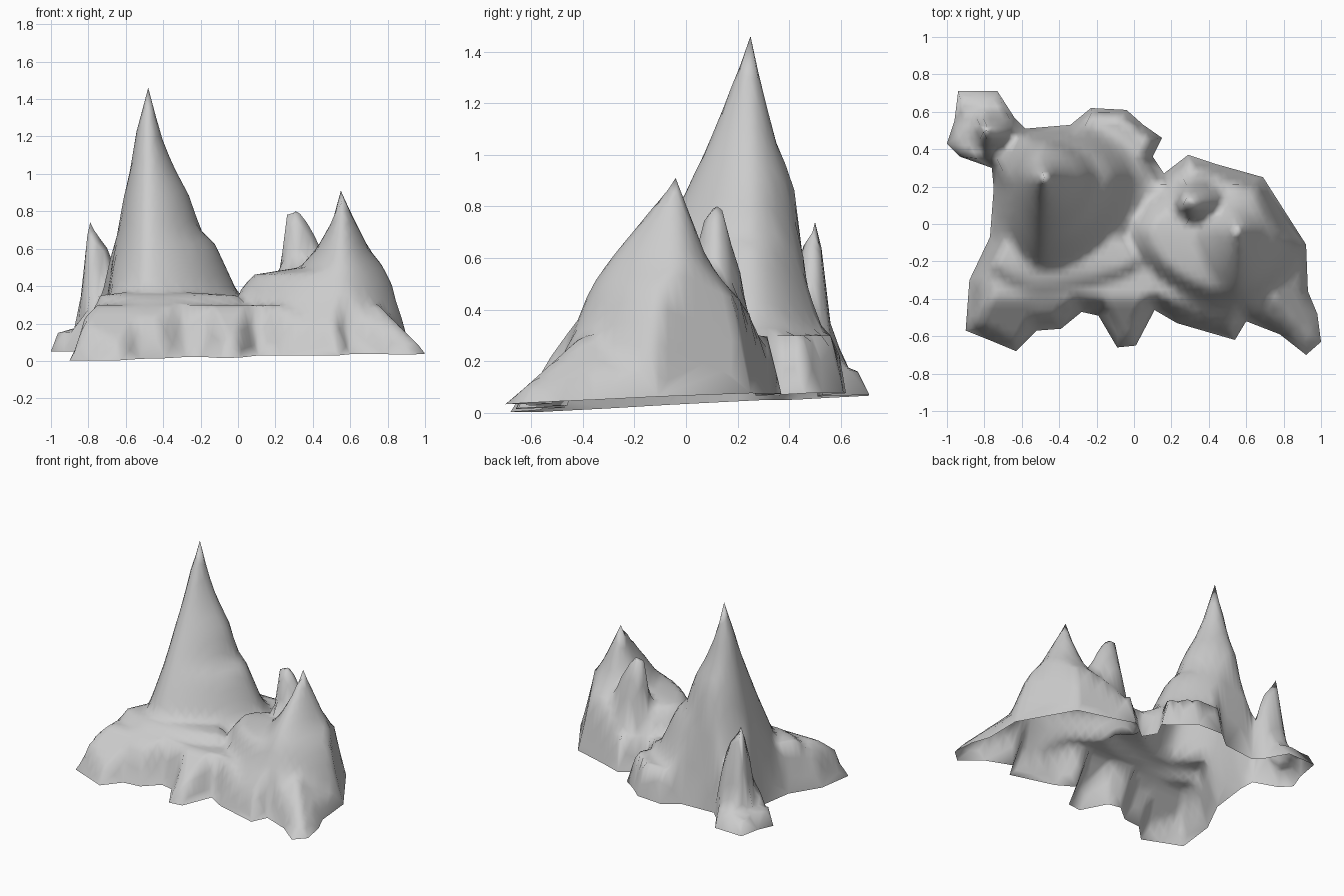
import bpy
from mathutils import Vector
from mathutils.geometry import delaunay_2d_cdt, intersect_point_line

cube = bpy.data.objects.get("Cube")
if cube:
    bpy.data.objects.remove(cube, do_unlink=True)

# Plan outline of the foot of the range
OUTLINE = [Vector(p) for p in (
    (-.94, .71), (-.73, .71), (-.64, .57), (-.58, .51), (-.34, .53), (-.23, .62),
    (-.04, .61), (.05, .53), (.15, .46), (.1, .36), (.16, .27), (.29, .37),
    (.44, .32), (.69, .25), (.92, -.11), (.93, -.36), (.98, -.48), (1, -.63),
    (.92, -.7), (.78, -.59), (.6, -.52), (.54, -.62), (.23, -.53), (.11, -.46),
    (.01, -.65), (-.09, -.66), (-.19, -.49), (-.28, -.47), (-.39, -.56),
    (-.52, -.57), (-.63, -.68), (-.75, -.63), (-.9, -.57), (-.88, -.3),
    (-.77, -.07), (-.75, .19), (-.76, .3), (-.93, .36), (-1, .43), (-.96, .55))]
EDGES = [(i, (i + 1) % len(OUTLINE)) for i in range(len(OUTLINE))]

# Each peak: apex (x, y, z), then contours (z, left, right, front, back)
MAIN_PEAK = ((-.48, .25, 1.46), (
    (1.2, -.55, -.41, .15, .31), (1.05, -.57, -.35, .09, .35),
    (.88, -.61, -.26, .01, .42), (.7, -.64, -.2, -.08, .45),
    (.62, -.66, -.12, -.12, .47), (.36, -.74, 0, -.25, .56), (.2, -.9, .2, -.5, .65)))
EAST_PEAK = ((.55, -.04, .91), (
    (.76, .51, .62, -.16, .02), (.6, .42, .7, -.29, .08),
    (.5, .33, .78, -.36, .15), (.46, .08, .81, -.38, .19),
    (.36, 0, .85, -.42, .28), (.16, -.05, .91, -.57, .37), (.05, -.1, 1, -.72, .4)))
KNOB = ((.31, .12, .8), (
    (.78, .25, .35, .08, .15), (.64, .24, .43, .04, .18), (.45, .22, .5, 0, .24)))
WEST_PEAK = ((-.79, .5, .74), (
    (.66, -.81, -.74, .46, .52), (.58, -.82, -.68, .43, .54),
    (.35, -.84, -.62, .38, .56), (.18, -.86, -.58, .35, .62),
    (.15, -.96, -.55, .33, .69), (.05, -1.02, -.5, .3, .75)))
SHOULDER = ((-.5, -.2, .38), (
    (.35, -.74, 0, -.31, .05), (.25, -.83, .1, -.46, .1), (.05, -.95, .2, -.7, .2)))
PEAKS = (MAIN_PEAK, EAST_PEAK, KNOB, WEST_PEAK, SHOULDER)
ROUND = 1.7


def peak_height(peak, x, y):
    """Height on one peak, straight along each ray from contour to contour."""
    (ax, ay, az), rings = peak
    dx, dy = x - ax, y - ay
    inner_z, inner_k = az, 0
    for z, left, right, front, back in rings:
        rx = right - ax if dx > 0 else ax - left
        ry = back - ay if dy > 0 else ay - front
        q = (abs(dx / rx) ** ROUND + abs(dy / ry) ** ROUND) ** (1 / ROUND)
        k = 1 / max(q, 1e-6)
        if k >= 1:
            return inner_z + (z - inner_z) * (1 - inner_k) / (k - inner_k)
        inner_z, inner_k = z, k
    return 0


def edge_distance(p):
    best = 9
    for i, j in EDGES:
        a, b = OUTLINE[i], OUTLINE[j]
        q, t = intersect_point_line(p, a, b)
        q = a.lerp(b, min(max(t, 0), 1))
        best = min(best, (p - q.to_2d()).length)
    return best


def height(p):
    """Peaks over a low plateau, cut down by slopes that rise from the outline."""
    x, y = p
    base = .05 + .02 * x + .05 * y
    plateau = .3 - max(0, -.9 * (y + .4), abs(x) - .75)
    if x < -.62 and y > .3:
        plateau = .15
    top = max([plateau] + [peak_height(k, x, y) for k in PEAKS])
    # Slopes are gentle in front, steep behind and steepest at the back right
    steep = 3.2 + 2.2 * y + .6 * max(x, 0) + 14 * max(-x, 0) * max(y, 0)
    d = edge_distance(p)
    return base + max(0, min(top - base, steep * d + 12 * d * d))


def inside(p):
    hit = False
    for i, j in EDGES:
        a, b = OUTLINE[i], OUTLINE[j]
        if (a.y > p.y) != (b.y > p.y):
            if p.x < a.x + (p.y - a.y) * (b.x - a.x) / (b.y - a.y):
                hit = not hit
    return hit


# Survey points: outline, summits and a staggered grid between them
STEP = .035
summits = [Vector(k[0][:2]) for k in PEAKS]
points = OUTLINE + summits
for row in range(-21, 22):
    for col in range(-30, 31):
        p = Vector(((col + .5 * (row % 2)) * STEP, row * STEP))
        if inside(p) and edge_distance(p) > .4 * STEP:
            if min((p - s).length for s in summits) > .5 * STEP:
                points.append(p)

verts, _, faces, *_ = delaunay_2d_cdt(points, EDGES, [], 1, 1e-5)
mesh = bpy.data.meshes.new("mountain_range")
mesh.from_pydata([(v.x, v.y, height(v)) for v in verts], [], faces)
mesh.shade_smooth()

# Grey rock
rock = bpy.data.materials.new("grey_rock")
rock.use_nodes = True
rock.diffuse_color = (.6, .6, .6, 1)
rock.node_tree.nodes["Principled BSDF"].inputs["Base Color"].default_value = (.6, .6, .6, 1)
mesh.materials.append(rock)

mountains = bpy.data.objects.new("mountain_range", mesh)
bpy.context.collection.objects.link(mountains)
